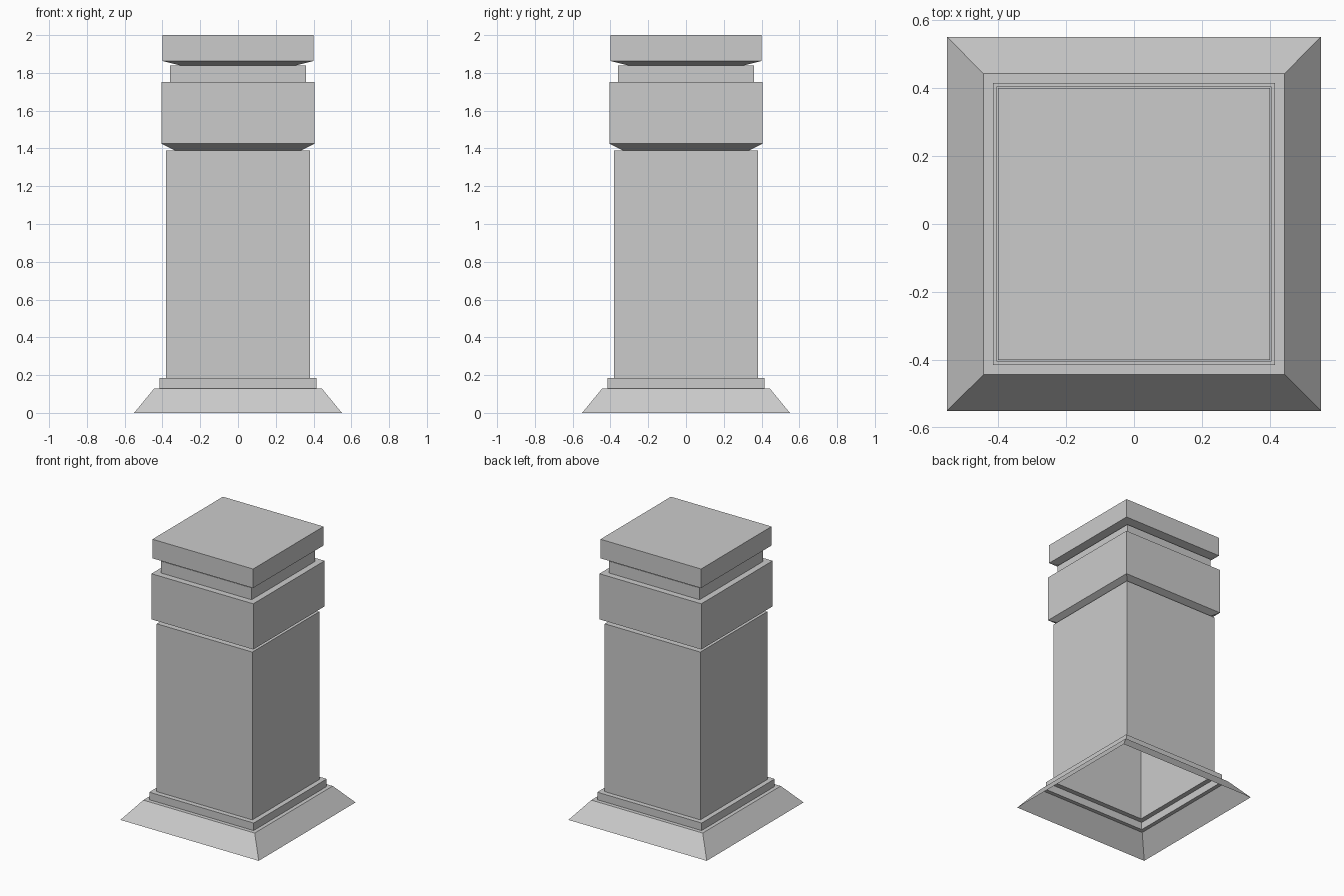
import bpy, bmesh

if "Cube" in bpy.data.objects:
    bpy.data.objects.remove(bpy.data.objects["Cube"])

# Half-width and height of each square ring, from the open foot to the top
PROFILE = [
    (0.55, 0.0), (0.443, 0.13),                      # sloped plinth
    (0.415, 0.13), (0.415, 0.184),                   # base step
    (0.38, 0.184), (0.38, 1.39),                     # shaft
    (0.335, 1.39), (0.405, 1.425), (0.405, 1.753),   # flared collar band
    (0.36, 1.753), (0.36, 1.838),                    # recessed neck
    (0.30, 1.838), (0.40, 1.863), (0.40, 2.0),       # flared cap
]


def square_loft(name, profile):
    """Skin a stack of square rings, closed on top and open underneath."""
    bm = bmesh.new()
    corners = [(-1, -1), (1, -1), (1, 1), (-1, 1)]
    rings = [[bm.verts.new((sx * w, sy * w, z)) for sx, sy in corners]
             for w, z in profile]
    for low, high in zip(rings, rings[1:]):
        for i in range(4):
            j = (i + 1) % 4
            bm.faces.new((low[i], low[j], high[j], high[i]))
    bm.faces.new(rings[-1])
    mesh = bpy.data.meshes.new(name)
    bm.to_mesh(mesh)
    bm.free()
    obj = bpy.data.objects.new(name, mesh)
    bpy.context.collection.objects.link(obj)
    return obj


# Hollow square pedestal
square_loft("pedestal", PROFILE)
